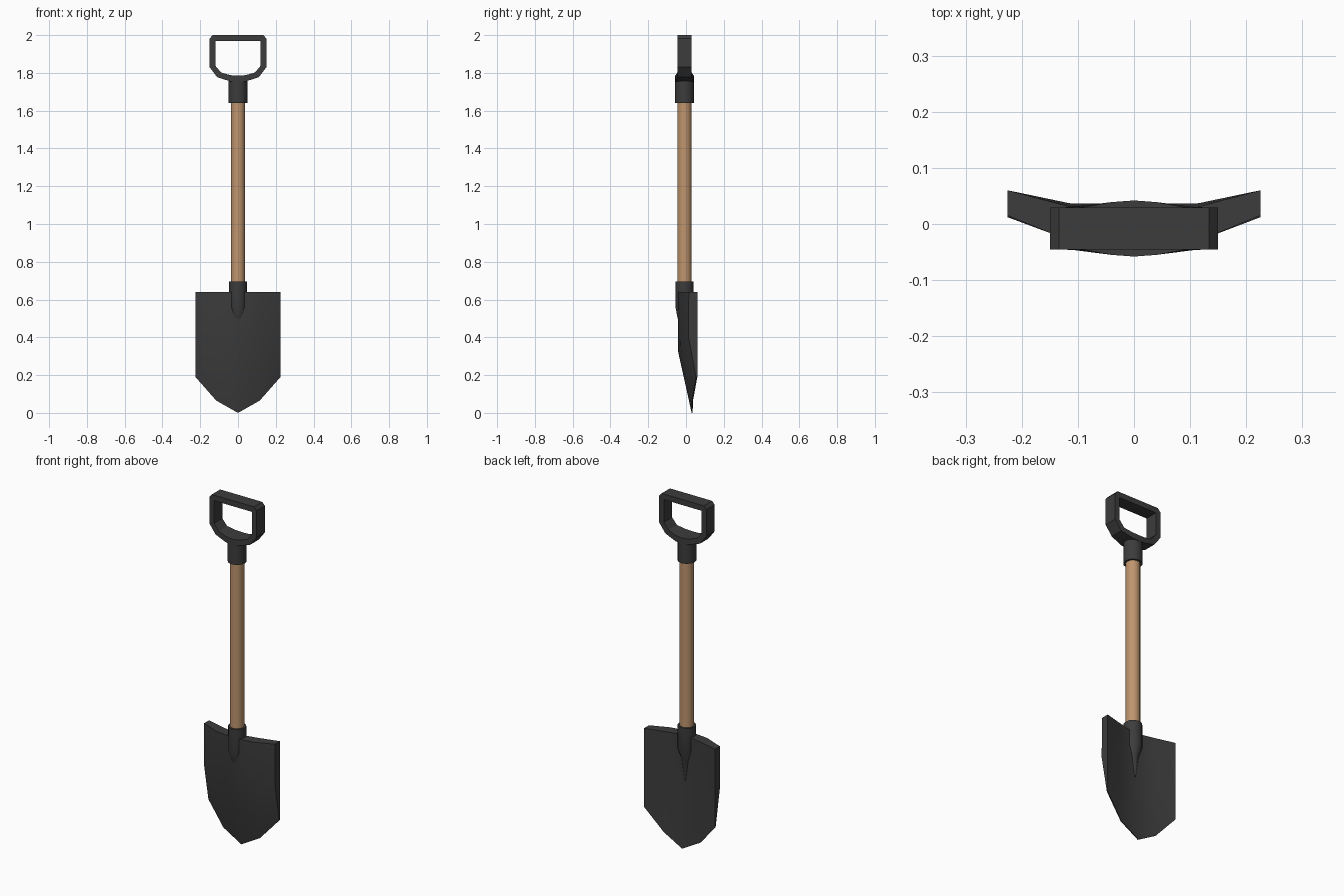
import bpy, bmesh, math

if "Cube" in bpy.data.objects:
    bpy.data.objects.remove(bpy.data.objects["Cube"])

CY = -0.008  # axis of the shaft in y


def material(name, rgb):
    m = bpy.data.materials.new(name)
    m.diffuse_color = (*rgb, 1)
    m.use_nodes = True
    m.node_tree.nodes["Principled BSDF"].inputs["Base Color"].default_value = m.diffuse_color
    return m


DARK = material("dark_metal", (0.045, 0.045, 0.045))
WOOD = material("wood", (0.52, 0.30, 0.155))


def finish(name, bm, mat, angle=35):
    bmesh.ops.recalc_face_normals(bm, faces=bm.faces)
    me = bpy.data.meshes.new(name)
    bm.to_mesh(me)
    bm.free()
    me.materials.append(mat)
    ob = bpy.data.objects.new(name, me)
    bpy.context.collection.objects.link(ob)
    bpy.ops.object.select_all(action='DESELECT')
    ob.select_set(True)
    bpy.context.view_layer.objects.active = ob
    bpy.ops.object.shade_smooth_by_angle(angle=math.radians(angle))
    return ob


def tube(name, rings, mat, n=12):
    """Loft round rings given as (z, radius, centre y)."""
    bm = bmesh.new()
    loops = []
    for z, r, cy in rings:
        loops.append([bm.verts.new((r * math.cos(2 * math.pi * i / n),
                                    cy + r * math.sin(2 * math.pi * i / n), z))
                      for i in range(n)])
    for a, b in zip(loops, loops[1:]):
        for i in range(n):
            j = (i + 1) % n
            bm.faces.new((a[i], a[j], b[j], b[i]))
    bm.faces.new(loops[0])
    bm.faces.new(loops[-1])
    return finish(name, bm, mat)


# Shaft, lower socket that tapers into the blade, upper collar
tube("shaft", [(0.60, 0.038, CY), (1.70, 0.038, CY)], WOOD)
tube("blade_socket", [(0.38, 0.003, 0.008), (0.50, 0.032, -0.012),
                      (0.56, 0.048, CY), (0.695, 0.048, CY)], DARK)
tube("grip_collar", [(1.64, 0.05, CY), (1.76, 0.05, CY)], DARK)

# Blade: thick curved plate thinning to a sharp lower edge.
# Per column: x, then (z, front y, back y) for top, middle and bottom rows
half = [
    (0.0, [(0.64, -0.044, 0.004), (0.32, -0.041, 0.008), (0.0, 0.030, 0.035)]),
    (0.115, [(0.64, -0.030, 0.031), (0.36, -0.029, 0.032), (0.065, 0.032, 0.037)]),
    (0.225, [(0.64, 0.015, 0.060), (0.41, 0.012, 0.060), (0.19, 0.053, 0.060)]),
]
columns = [(-x, rows) for x, rows in half[:0:-1]] + half
bm = bmesh.new()
front = [[bm.verts.new((x, f, z)) for z, f, b in rows] for x, rows in columns]
back = [[bm.verts.new((x, b, z)) for z, f, b in rows] for x, rows in columns]
for i in range(len(columns) - 1):
    for g in (front, back):
        for j in range(2):
            bm.faces.new((g[i][j], g[i + 1][j], g[i + 1][j + 1], g[i][j + 1]))
    for j in (0, 2):
        bm.faces.new((front[i][j], front[i + 1][j], back[i + 1][j], back[i][j]))
for i in (0, -1):
    for j in range(2):
        bm.faces.new((front[i][j], front[i][j + 1], back[i][j + 1], back[i][j]))
finish("blade", bm, DARK, 40)

# D grip: closed loop of (outer x, outer z, inner x, inner z, half depth)
right = [
    (0.040, 1.755, 0.040, 1.788, 0.047),
    (0.110, 1.777, 0.090, 1.802, 0.038),
    (0.150, 1.830, 0.120, 1.838, 0.0375),
    (0.150, 1.982, 0.120, 1.966, 0.0375),
    (0.134, 2.000, 0.118, 1.968, 0.0375),
]
loop = ([(0, 1.752, 0, 1.785, 0.05)] + right
        + [(-a, b, -c, d, e) for a, b, c, d, e in reversed(right)])
bm = bmesh.new()
secs = [[bm.verts.new(p) for p in ((ox, CY - d, oz), (ox, CY + d, oz),
                                   (ix, CY + d, iz), (ix, CY - d, iz))]
        for ox, oz, ix, iz, d in loop]
for i, a in enumerate(secs):
    b = secs[(i + 1) % len(secs)]
    for k in range(4):
        bm.faces.new((a[k], a[(k + 1) % 4], b[(k + 1) % 4], b[k]))
finish("d_grip", bm, DARK, 30)
